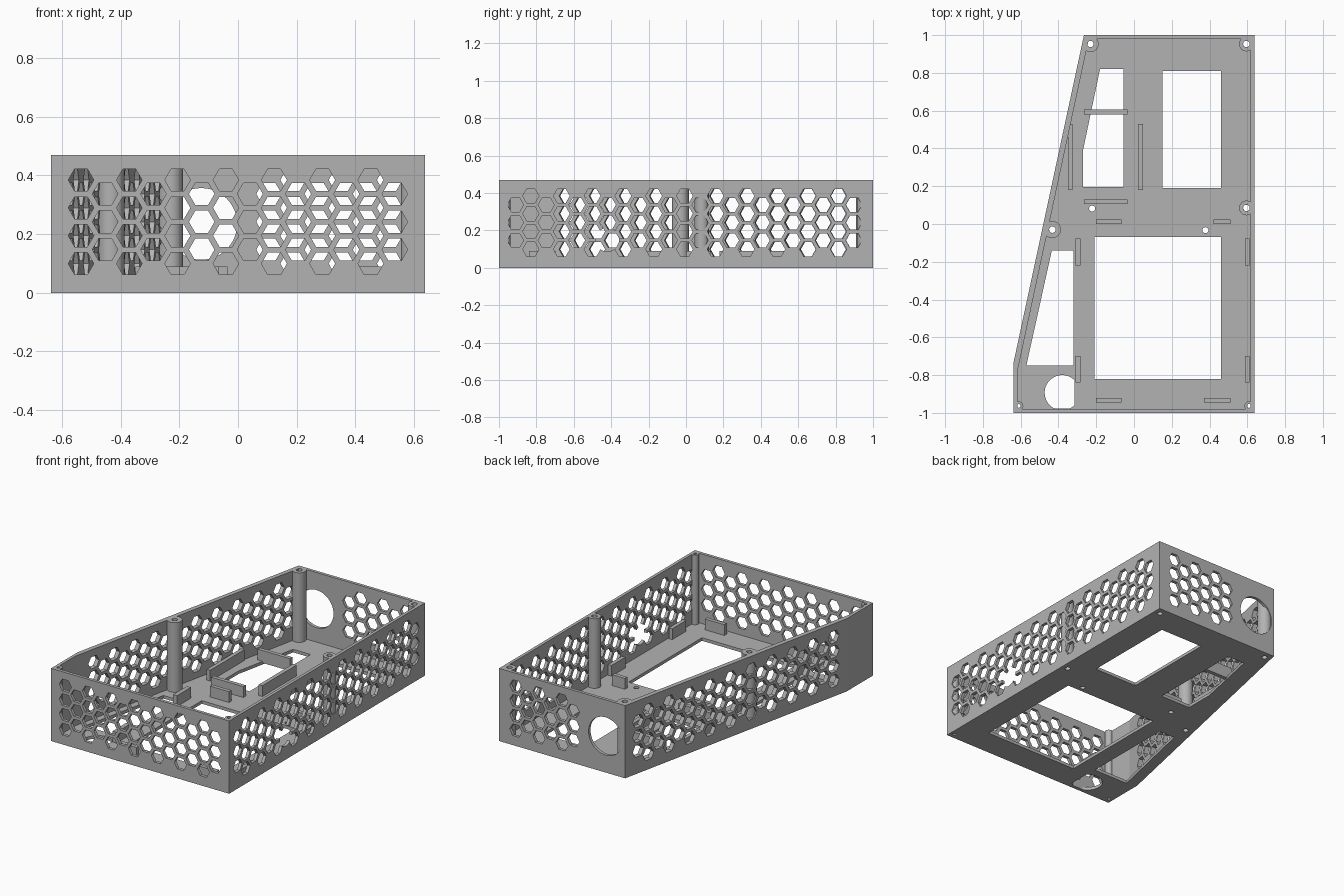
import bpy, bmesh, math
from mathutils import Vector, Matrix

cube = bpy.data.objects.get("Cube")
if cube:
    bpy.data.objects.remove(cube, do_unlink=True)

GREY = bpy.data.materials.new("matte grey")
GREY.use_nodes = True
GREY.diffuse_color = (0.45, 0.45, 0.45, 1)
GREY.node_tree.nodes["Principled BSDF"].inputs["Base Color"].default_value = GREY.diffuse_color

HEIGHT, FLOOR = 0.47, 0.02
PITCH = 0.095
STEP = PITCH * math.sqrt(3) / 2
MID_Z = 0.242


def make_object(name, bm):
    bmesh.ops.recalc_face_normals(bm, faces=bm.faces)
    mesh = bpy.data.meshes.new(name)
    bm.to_mesh(mesh)
    bm.free()
    mesh.materials.append(GREY)
    obj = bpy.data.objects.new(name, mesh)
    bpy.context.collection.objects.link(obj)
    return obj


def prism(bm, points, z0, z1, matrix=Matrix()):
    """Extrude a flat outline from z0 to z1 in the given frame."""
    low = [bm.verts.new(matrix @ Vector((x, y, z0))) for x, y in points]
    high = [bm.verts.new(matrix @ Vector((x, y, z1))) for x, y in points]
    bm.faces.new(low[::-1])
    bm.faces.new(high)
    for i in range(len(low)):
        j = (i + 1) % len(low)
        bm.faces.new((low[i], low[j], high[j], high[i]))


def ngon(cx, cy, r, n):
    return [(cx + r * math.cos(2 * math.pi * i / n), cy + r * math.sin(2 * math.pi * i / n))
            for i in range(n)]


def rect(x0, x1, y0, y1):
    return [(x0, y0), (x1, y0), (x1, y1), (x0, y1)]


def cut(obj, bm):
    """Subtract the solids in bm from obj and bake the result."""
    cutter = make_object("cutter", bm)
    cutter.hide_render = True
    mod = obj.modifiers.new("cut", "BOOLEAN")
    mod.operation, mod.solver, mod.object = "DIFFERENCE", "EXACT", cutter
    graph = bpy.context.evaluated_depsgraph_get()
    baked = bpy.data.meshes.new_from_object(obj.evaluated_get(graph))
    obj.modifiers.clear()
    obj.data = baked
    baked.materials.clear()
    baked.materials.append(GREY)
    for p in baked.polygons:
        p.material_index = 0
    bpy.data.objects.remove(cutter, do_unlink=True)


def wall_frame(start, end):
    """Frame on a wall: x along it, y up, z outward."""
    u = Vector((end[0] - start[0], end[1] - start[1], 0)).normalized()
    up = Vector((0, 0, 1))
    m = Matrix((u, up, u.cross(up))).transposed().to_4x4()
    m.translation = (start[0], start[1], 0)
    return m


def honeycomb(bm, frame, start, columns, tall_first):
    """Staggered columns of four and three hexagons."""
    for c in range(columns):
        rows = 4 if (c % 2 == 0) == tall_first else 3
        for r in range(rows):
            z = MID_Z + (r - (rows - 1) / 2) * PITCH
            prism(bm, ngon(start + c * STEP, z, 0.0435, 6), -0.036, 0.02, frame)


# Tray body: outline with one slanted side, then hollowed
FL, FR, BR, BL, BEND = (-0.637, -1), (0.637, -1), (0.637, 1), (-0.265, 1), (-0.637, -0.73)
bm = bmesh.new()
prism(bm, [FL, FR, BR, BL, BEND], 0, HEIGHT)
tray = make_object("tray_body", bm)

bm = bmesh.new()
prism(bm, [(-0.617, -0.98), (0.617, -0.98), (0.617, 0.98), (-0.239, 0.98), (-0.617, -0.78)],
      FLOOR, HEIGHT + 0.1)
cut(tray, bm)

# Screw posts: x, y, radius, bore
POSTS = {
    "back_right_post": (-0.23, 0.953, 0.043, 0.017),
    "back_left_post": (0.595, 0.953, 0.039, 0.017),
    "middle_left_post": (0.595, 0.085, 0.039, 0.017),
    "middle_right_post": (-0.432, -0.03, 0.045, 0.017),
    "front_right_post": (-0.61, -0.963, 0.024, 0.01),
    "front_left_post": (0.609, -0.963, 0.024, 0.01),
}

# Perforated walls and floor openings
bm = bmesh.new()
left_frame, back_frame = wall_frame(FR, BR), wall_frame(BR, BL)
honeycomb(bm, wall_frame(FL, FR), 0.102, 14, True)
honeycomb(bm, left_frame, 0.088, 23, False)
honeycomb(bm, back_frame, 0.12, 6, True)
honeycomb(bm, wall_frame(BL, BEND), 0.104, 20, False)
prism(bm, ngon(0.762, 0.235, 0.122, 48), -0.036, 0.02, back_frame)

cable_hole = [(min(x, -0.315), max(y, -0.978)) for x, y in ngon(-0.38, -0.893, 0.093, 48)]
openings = [
    rect(0.15, 0.46, 0.19, 0.81),
    rect(-0.21, 0.46, -0.82, -0.07),
    [(-0.27, 0.195), (-0.055, 0.195), (-0.055, 0.82), (-0.18, 0.82), (-0.27, 0.39)],
    [(-0.57, -0.75), (-0.32, -0.75), (-0.32, -0.14), (-0.435, -0.14)],
    cable_hole,
    ngon(-0.222, 0.082, 0.016, 24),
    ngon(0.378, -0.033, 0.016, 24),
]
openings += [ngon(x, y, bore, 24) for x, y, r, bore in POSTS.values()]
for outline in openings:
    prism(bm, outline, -0.02, 0.045)
cut(tray, bm)

# Round port through the left wall
bm = bmesh.new()
prism(bm, ngon(0.58, 0.15, 0.063, 40), -0.036, 0.02, left_frame)
cut(tray, bm)

for name, (x, y, r, bore) in POSTS.items():
    bm = bmesh.new()
    ring = [bm.verts.new((x + a, y, z)) for a, z in
            ((bore, 0.01), (r, 0.01), (r, HEIGHT), (bore, HEIGHT))]
    edges = [bm.edges.new((ring[i], ring[(i + 1) % 4])) for i in range(4)]
    bmesh.ops.spin(bm, geom=ring + edges, cent=(x, y, 0), axis=(0, 0, 1),
                   angle=2 * math.pi, steps=32)
    bmesh.ops.remove_doubles(bm, verts=bm.verts, dist=0.0005)
    post = make_object(name, bm)
    bpy.ops.object.select_all(action="DESELECT")
    post.select_set(True)
    bpy.context.view_layer.objects.active = post
    bpy.ops.object.shade_smooth_by_angle(angle=math.radians(35))


# Locating ribs standing on the floor
def rib(name, x0, x1, y0, y1):
    bm = bmesh.new()
    prism(bm, rect(x0, x1, y0, y1), 0.01, 0.09)
    make_object(name, bm)


rib("small_bay_back_rib", -0.265, -0.035, 0.58, 0.605)
rib("small_bay_front_rib", -0.265, -0.035, 0.105, 0.13)
rib("small_bay_right_rib", -0.35, -0.325, 0.18, 0.53)
rib("small_bay_left_rib", 0.022, 0.048, 0.18, 0.53)
for side, y0 in (("back", 0), ("front", -0.945)):
    rib(side + "_right_rib", -0.2, -0.065, y0, y0 + 0.025)
    rib(side + "_left_rib", 0.42 if side == "back" else 0.37, 0.51, y0, y0 + 0.025)
for end, y0 in (("back", -0.22), ("front", -0.84)):
    rib("right_side_" + end + "_rib", -0.31, -0.282, y0, y0 + 0.142)
    rib("left_side_" + end + "_rib", 0.587, 0.612, y0, y0 + 0.142)
